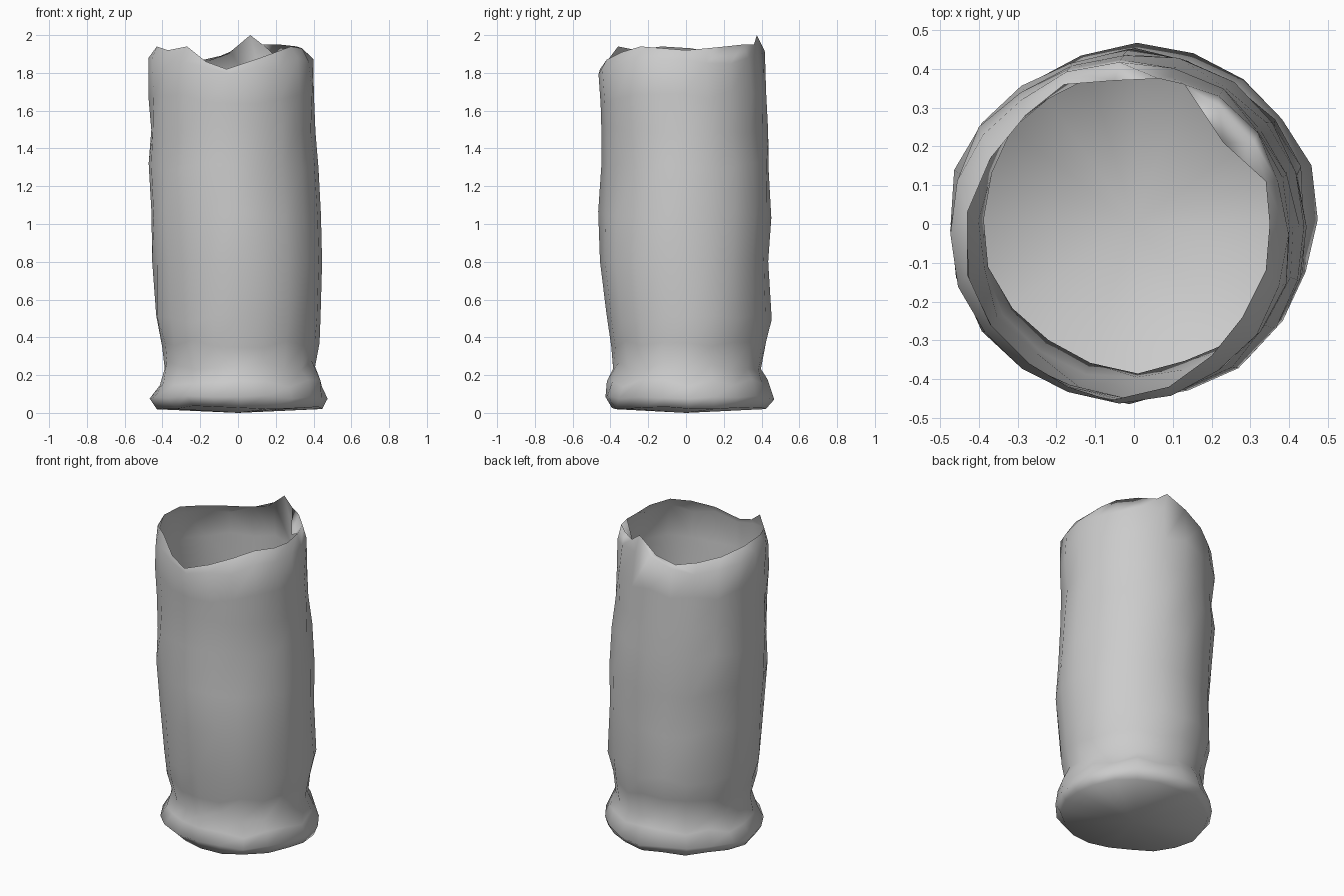
import bpy, bmesh, math, random

random.seed(7)
N = 20

# Body profile: z, left x, right x, front y, back y
RINGS = [
    (0.03, -0.42, 0.45, -0.39, 0.43),
    (0.08, -0.46, 0.475, -0.435, 0.458),
    (0.16, -0.42, 0.45, -0.41, 0.43),
    (0.25, -0.39, 0.41, -0.38, 0.405),
    (0.36, -0.41, 0.425, -0.40, 0.42),
    (0.50, -0.44, 0.445, -0.42, 0.445),
    (0.80, -0.45, 0.45, -0.45, 0.435),
    (1.05, -0.465, 0.44, -0.455, 0.445),
    (1.30, -0.48, 0.425, -0.445, 0.445),
    (1.50, -0.465, 0.415, -0.445, 0.43),
    (1.68, -0.478, 0.41, -0.46, 0.428),
    (1.86, -0.472, 0.395, -0.462, 0.41),
]
# Torn rim, anticlockwise from +x
RIM = [
    (.35, 0, 1.92), (.34, .11, 1.93), (.31, .21, 1.94), (.22, .30, 1.95),
    (.13, .36, 1.95), (.065, .375, 2.0), (-.05, .37, 1.90), (-.18, .36, 1.87),
    (-.28, .28, 1.88), (-.37, .17, 1.90), (-.43, .03, 1.93), (-.43, -.13, 1.94),
    (-.37, -.26, 1.92), (-.27, -.36, 1.94), (-.17, -.42, 1.86), (-.06, -.455, 1.82),
    (.09, -.42, 1.87), (.20, -.34, 1.91), (.28, -.24, 1.94), (.34, -.12, 1.93),
]

bm = bmesh.new()
rows = []
for k, (z, xl, xr, yf, yb) in enumerate(RINGS):
    row = []
    for i in range(N):
        a = 2 * math.pi * i / N
        c, s = math.cos(a), math.sin(a)
        # Crumple the wall and let the upper folds follow the rim
        f = 1 + random.uniform(-0.022, 0.022)
        h = z + max(0, (z - 1.5) / 0.43) * (RIM[i][2] - 1.93) * 0.8
        h += random.uniform(-1, 1) * (0.012 if k < 2 else 0.025)
        x = (xl + xr) / 2 + (xr - xl) / 2 * c * f
        y = (yf + yb) / 2 + (yb - yf) / 2 * s * f
        row.append(bm.verts.new((x, y, max(h, 0.012))))
    rows.append(row)
rows.append([bm.verts.new(p) for p in RIM])

# Wall
for lo, hi in zip(rows, rows[1:]):
    for i in range(N):
        j = (i + 1) % N
        bm.faces.new((lo[i], lo[j], hi[j], hi[i]))

# Floor
centre = bm.verts.new((0, 0, 0.0))
for i in range(N):
    bm.faces.new((centre, rows[0][(i + 1) % N], rows[0][i]))

# Folded-in flap at the back right of the rim
rim = rows[-1]
tip = bm.verts.new((0.23, 0.21, 1.86))
for i in (1, 2, 3):
    bm.faces.new((rim[i], rim[i + 1], tip))

mesh = bpy.data.meshes.new("crumpled_container")
bm.to_mesh(mesh)
bm.free()
obj = bpy.data.objects.new("crumpled_container", mesh)
bpy.context.collection.objects.link(obj)
mesh.polygons.foreach_set("use_smooth", [True] * len(mesh.polygons))
mesh.update()
